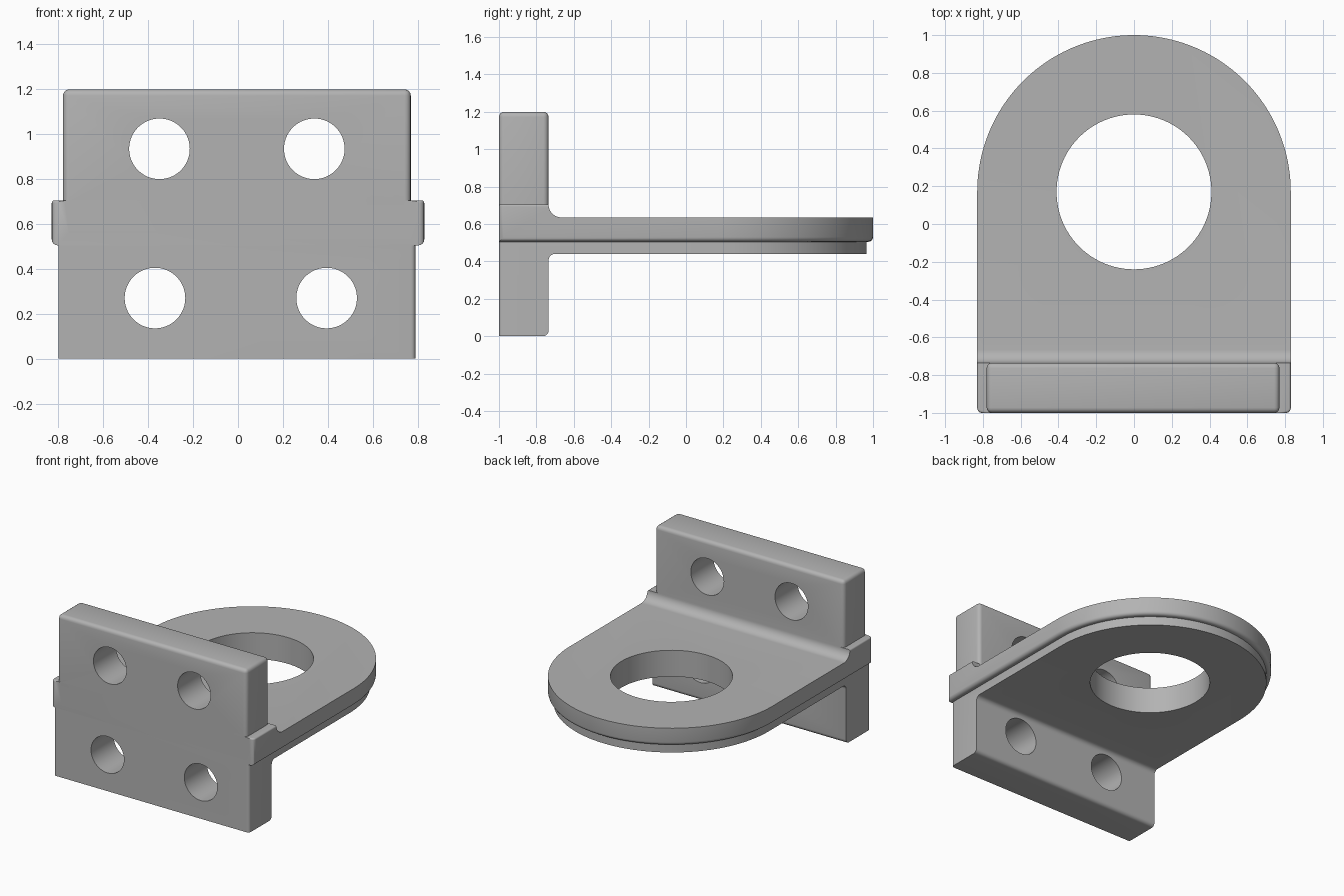
import bpy, bmesh
from math import sin, cos, pi
from mathutils import Vector

cube = bpy.data.objects.get("Cube")
if cube:
    bpy.data.objects.remove(cube)

steel = bpy.data.materials.new("plain grey")
steel.use_nodes = True
grey = (0.45, 0.45, 0.45, 1)
steel.diffuse_color = grey
steel.node_tree.nodes["Principled BSDF"].inputs["Base Color"].default_value = grey

BACK = -0.735          # rear face of the upright plates
RING_Y = 0.17          # centre of the rounded end and large hole
HOLE_R = 0.135


def arc(cx, cy, r, a, b, n):
    return [(cx + r * cos(a + (b - a) * i / n), cy + r * sin(a + (b - a) * i / n))
            for i in range(n + 1)]


def prism(name, pts, axis, lo, hi):
    """Extrude a 2D outline along x (points are y,z), y (x,z) or z (x,y)."""
    def place(p, h):
        return {"x": (h, p[0], p[1]), "y": (p[0], h, p[1]), "z": (p[0], p[1], h)}[axis]
    bm = bmesh.new()
    ends = [[bm.verts.new(place(p, h)) for p in pts] for h in (lo, hi)]
    n = len(pts)
    for ring in ends:
        bm.faces.new(ring)
    for i in range(n):
        j = (i + 1) % n
        bm.faces.new((ends[0][i], ends[0][j], ends[1][j], ends[1][i]))
    bmesh.ops.recalc_face_normals(bm, faces=bm.faces)
    mesh = bpy.data.meshes.new(name)
    bm.to_mesh(mesh)
    bm.free()
    mesh.materials.append(steel)
    obj = bpy.data.objects.new(name, mesh)
    bpy.context.collection.objects.link(obj)
    return obj


def round_edges(obj, width, rule):
    """Round the edges whose two end points satisfy the rule."""
    bm = bmesh.new()
    bm.from_mesh(obj.data)
    edges = [e for e in bm.edges if rule(e.verts[0].co, e.verts[1].co)]
    bmesh.ops.bevel(bm, geom=edges, offset=width, segments=4, profile=0.5,
                    affect="EDGES", clamp_overlap=True)
    bm.to_mesh(obj.data)
    bm.free()


def combine(obj, other, operation):
    mod = obj.modifiers.new(operation, "BOOLEAN")
    mod.operation, mod.solver, mod.object = operation, "EXACT", other
    bpy.context.view_layer.objects.active = obj
    bpy.ops.object.modifier_apply(modifier=mod.name)
    bpy.data.objects.remove(other)


def tongue(name, x, half, lo, hi):
    """Straight front with a half-round rear end."""
    pts = arc(x, RING_Y, half, 0, pi, 80) + [(x - half, -1), (x + half, -1)]
    return prism(name, pts, "z", lo, hi)


def drill(obj, x, h, r, axis):
    cutter = prism("cutter", arc(x, h, r, 0, 2 * pi, 96)[:-1], axis, -1.5, 1.5)
    combine(obj, cutter, "DIFFERENCE")


def finish(obj):
    bpy.ops.object.select_all(action="DESELECT")
    obj.select_set(True)
    bpy.context.view_layer.objects.active = obj
    bpy.ops.object.shade_smooth_by_angle(angle=0.6)


def upright(a, b):
    return abs(a.z - b.z) > 0.05 and (a - b).to_2d().length < 0.001


# Upper bracket: shelf with a filleted step and projecting ears
upper = tongue("upper_bracket", 0, 0.83, 0.505, 0.9)
round_edges(upper, 0.025, lambda a, b:
            (max(a.z, b.z) < 0.51 and max(a.y, b.y) > -0.99)
            or (upright(a, b) and a.y < -0.99))
side = ([(-1.1, 0.3), (1.2, 0.3), (1.2, 0.635)]
        + arc(BACK + 0.07, 0.705, 0.07, 1.5 * pi, pi, 10) + [(-1.1, 0.705)])
combine(upper, prism("step_profile", side, "x", -1, 1), "INTERSECT")
round_edges(upper, 0.02, lambda a, b: min(a.z, b.z) > 0.7
            and min(abs(a.x), abs(b.x)) > 0.8 and a.x * b.x > 0)

# Upper upright plate, joined to the shelf
plate = prism("upper_plate", [(-0.78, -1), (0.77, -1), (0.77, BACK), (-0.78, BACK)],
              "z", 0.56, 1.2)
round_edges(plate, 0.028, lambda a, b: upright(a, b) or min(a.z, b.z) > 1.19)
combine(upper, plate, "UNION")
drill(upper, 0, RING_Y, 0.41, "z")
for x in (-0.35, 0.34):
    drill(upper, x, 0.935, HOLE_R, "y")
finish(upper)

# Lower bracket: downward plate and thinner shelf in one angled section
lower = tongue("lower_bracket", -0.004, 0.795, -0.2, 0.505)
round_edges(lower, 0.02, lambda a, b: upright(a, b) and a.y < -0.99 and a.x > 0)
side = ([(-1.1, 0)] + arc(BACK - 0.03, 0.03, 0.03, -pi / 2, 0, 6)
        + arc(BACK + 0.035, 0.405, 0.035, pi, pi / 2, 6)
        + [(1.2, 0.44), (1.2, 0.7), (-1.1, 0.7)])
combine(lower, prism("angle_profile", side, "x", -1, 1), "INTERSECT")
round_edges(lower, 0.028, lambda a, b: max(a.z, b.z) < 0.001
            and max(a.x, b.x) < -0.79)
drill(lower, -0.0, RING_Y, 0.41, "z")
for x in (-0.37, 0.395):
    drill(lower, x, 0.27, HOLE_R, "y")
finish(lower)
